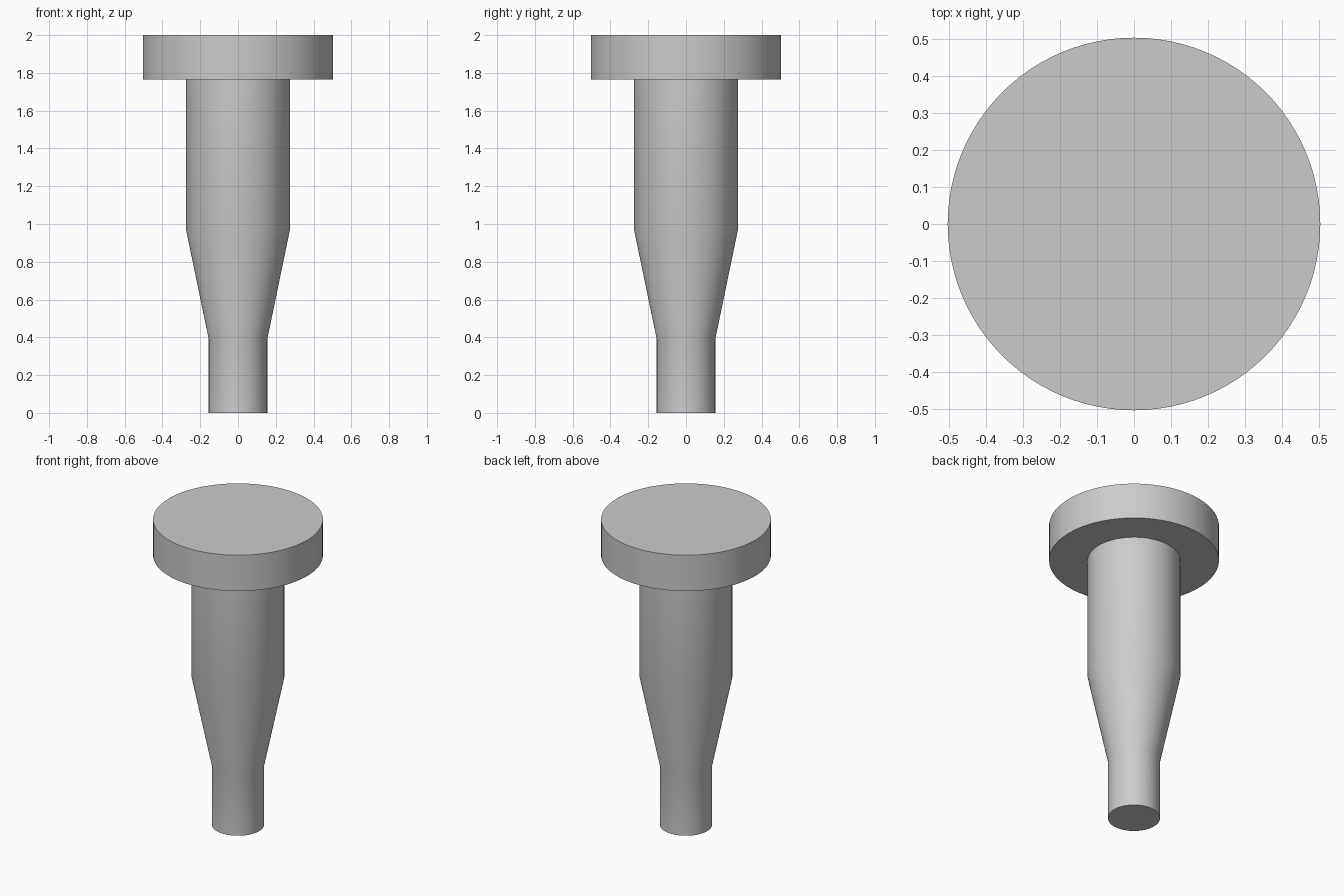
import bpy
import bmesh
import math
from mathutils import Vector

cube = bpy.data.objects.get("Cube")
if cube:
    bpy.data.objects.remove(cube, do_unlink=True)

SEGMENTS = 96

# Plain grey metal
grey = bpy.data.materials.new("grey_metal")
grey.use_nodes = True
colour = (0.6, 0.6, 0.6, 1)
grey.diffuse_color = colour
grey.node_tree.nodes["Principled BSDF"].inputs["Base Color"].default_value = colour

# Half profile (radius, height) from the tip up to the head
profile = [
    (0, 0), (0.155, 0),           # flat tip
    (0.155, 0.39), (0.275, 0.97), # narrow pin, taper
    (0.275, 1.765),               # thick shank
    (0.504, 1.765), (0.504, 2),   # disc head
    (0, 2),
]

# Turn the profile around the z axis
bm = bmesh.new()
points = [bm.verts.new((r, 0, z)) for r, z in profile]
edges = [bm.edges.new(pair) for pair in zip(points, points[1:])]
bmesh.ops.spin(bm, geom=points + edges, cent=Vector(), axis=(0, 0, 1),
               angle=math.tau, steps=SEGMENTS)
bmesh.ops.remove_doubles(bm, verts=bm.verts, dist=0.0001)
bmesh.ops.recalc_face_normals(bm, faces=bm.faces)

mesh = bpy.data.meshes.new("stepped_pin")
bm.to_mesh(mesh)
bm.free()
mesh.materials.append(grey)
pin = bpy.data.objects.new("stepped_pin", mesh)
bpy.context.collection.objects.link(pin)

# Smooth sides with sharp rims
bpy.ops.object.select_all(action="DESELECT")
pin.select_set(True)
bpy.context.view_layer.objects.active = pin
bpy.ops.object.shade_smooth_by_angle(angle=math.radians(30))
